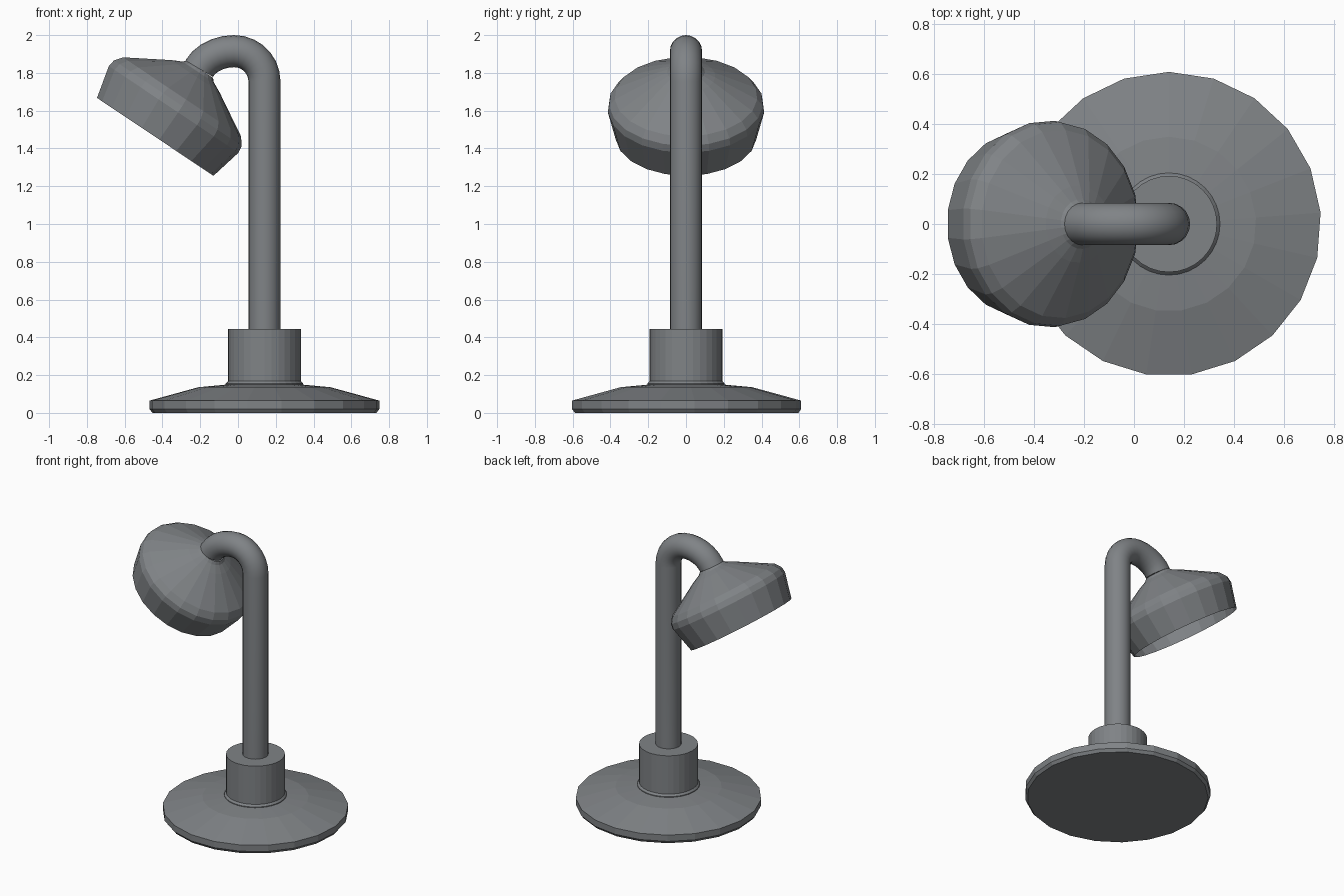
import bpy, bmesh, math
from mathutils import Vector, Matrix

if "Cube" in bpy.data.objects:
    bpy.data.objects.remove(bpy.data.objects["Cube"])

grey = bpy.data.materials.new("slate grey")
grey.diffuse_color = (0.215, 0.228, 0.24, 1)
grey.use_nodes = True
grey.node_tree.nodes["Principled BSDF"].inputs["Base Color"].default_value = grey.diffuse_color


def finish(name, bm):
    me = bpy.data.meshes.new(name)
    bm.to_mesh(me)
    bm.free()
    me.materials.append(grey)
    ob = bpy.data.objects.new(name, me)
    bpy.context.collection.objects.link(ob)
    return ob


def skin(name, rings, cap_start=False, cap_end=False):
    """Join rings of points with quads, optionally closing the ends."""
    bm = bmesh.new()
    vs = [[bm.verts.new(p) for p in ring] for ring in rings]
    n = len(vs[0])
    for a, b in zip(vs, vs[1:]):
        for i in range(n):
            j = (i + 1) % n
            bm.faces.new((a[i], a[j], b[j], b[i]))
    if cap_start:
        bm.faces.new(vs[0][::-1])
    if cap_end:
        bm.faces.new(vs[-1])
    return finish(name, bm)


def lathe(name, profile, n, matrix, start=math.pi / 2, **caps):
    rings = []
    for r, h in profile:
        rings.append([matrix @ Vector((r * math.cos(start + 2 * math.pi * i / n),
                                       r * math.sin(start + 2 * math.pi * i / n), h))
                      for i in range(n)])
    return skin(name, rings, **caps)


foot = Matrix.Translation((0.14, 0, 0))

# wide 21-sided foot
lathe("base", [(0.595, 0), (0.61, 0.02), (0.61, 0.065), (0.35, 0.136), (0.2, 0.15)],
      21, foot, cap_start=True, cap_end=True)

# collar with a small flared foot
lathe("collar", [(0.205, 0.14), (0.205, 0.155), (0.193, 0.168), (0.193, 0.445)],
      32, foot, cap_start=True, cap_end=True)

# pole and bent neck, swept along a path in the xz plane
path = [(0.14, 0.40, 0, 1), (0.14, 1.755, 0, 1)]
for k in range(1, 13):
    t = math.radians(155 * k / 12)
    rx = 0.16 if t < math.pi / 2 else 0.205
    path.append((-0.02 + rx * math.cos(t), 1.755 + 0.16 * math.sin(t),
                 -rx * math.sin(t), 0.16 * math.cos(t)))
rings = []
for x, z, tx, tz in path:
    side = Vector((tz, 0, -tx)).normalized()
    rings.append([Vector((x, 0, z)) + 0.085 * (side * math.cos(a) + Vector((0, 1, 0)) * math.sin(a))
                  for a in (2 * math.pi * i / 20 for i in range(20))])
pole = skin("pole", rings, True, True)
for p in pole.data.polygons:
    p.use_smooth = len(p.vertices) == 4

# tilted open shade
up = Vector((0.556, 0, 0.831)).normalized()
yaxis = Vector((0, 1, 0))
xaxis = yaxis.cross(up)
tilt = Matrix((xaxis, yaxis, up)).transposed().to_4x4()
tilt.translation = (-0.44, 0, 1.4625)
lathe("shade", [(0.373, 0), (0.415, 0.175), (0.409, 0.215), (0.378, 0.255),
                (0.275, 0.315), (0.155, 0.385), (0.1, 0.412), (0.083, 0.43)],
      21, tilt, start=0)
